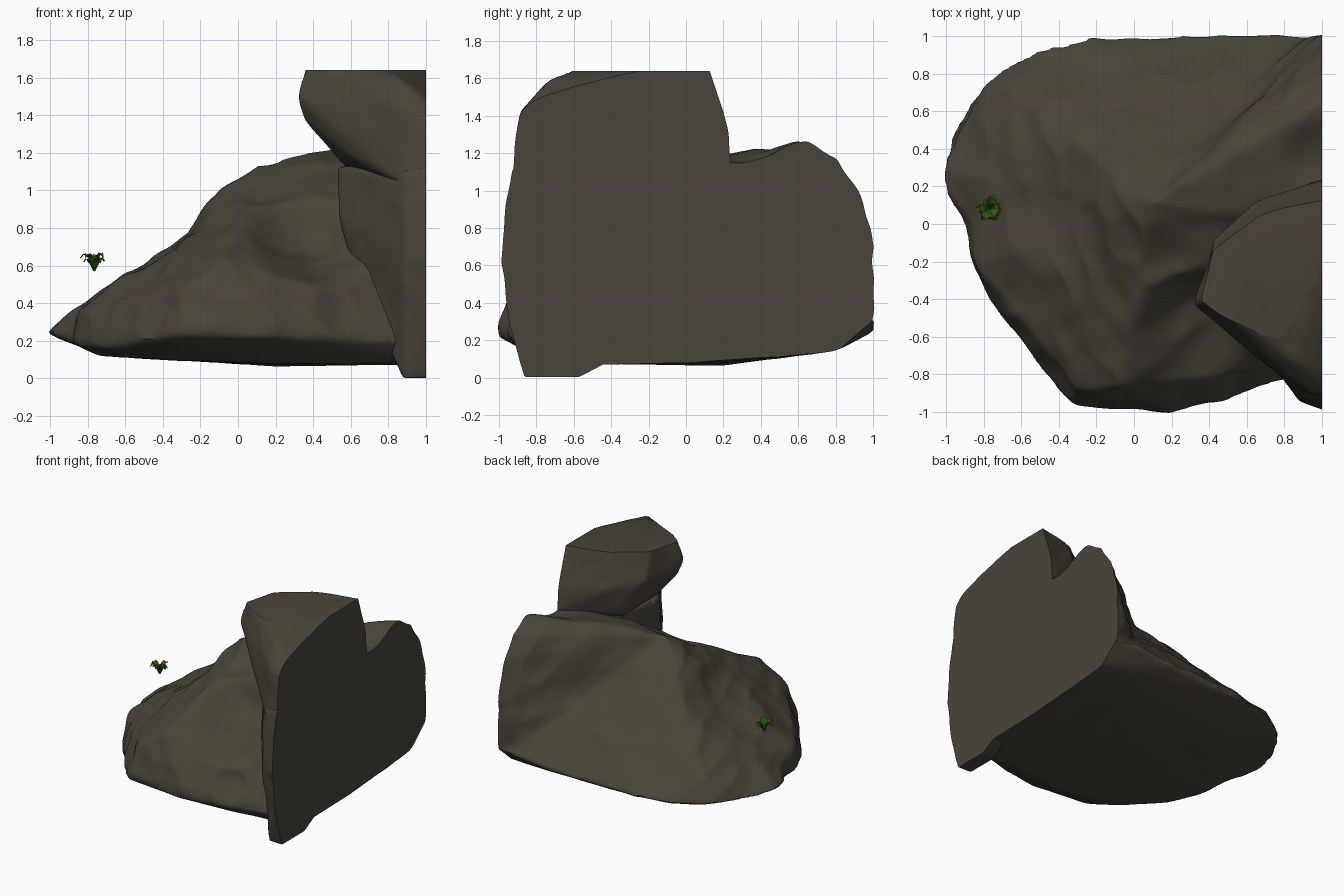
import bpy, bmesh, math, random
from mathutils import Vector, noise

random.seed(4)
scene = bpy.context.scene
old = bpy.data.objects.get("Cube")
if old:
    bpy.data.objects.remove(old, do_unlink=True)


def material(name, rgb):
    mat = bpy.data.materials.new(name)
    mat.use_nodes = True
    mat.diffuse_color = (*rgb, 1)
    bsdf = mat.node_tree.nodes["Principled BSDF"]
    bsdf.inputs["Base Color"].default_value = (*rgb, 1)
    bsdf.inputs["Roughness"].default_value = 0.9
    return mat


stone = material("brown_grey_stone", (0.068, 0.059, 0.041))
leaf_green = material("leaf_green", (0.035, 0.1, 0.006))


def add_object(name, bm, mat, angle):
    mesh = bpy.data.meshes.new(name)
    bm.to_mesh(mesh)
    bm.free()
    mesh.materials.append(mat)
    obj = bpy.data.objects.new(name, mesh)
    scene.collection.objects.link(obj)
    bpy.ops.object.select_all(action="DESELECT")
    obj.select_set(True)
    bpy.context.view_layer.objects.active = obj
    bpy.ops.object.shade_smooth_by_angle(angle=math.radians(angle))
    return obj


def slice_flat(bm, co, normal):
    """Cut everything beyond a plane and cap the opening."""
    geom = bm.verts[:] + bm.edges[:] + bm.faces[:]
    cut = bmesh.ops.bisect_plane(bm, geom=geom, plane_co=co, plane_no=normal, clear_outer=True)
    edges = [e for e in cut["geom_cut"] if isinstance(e, bmesh.types.BMEdge)]
    if edges:
        bmesh.ops.contextual_create(bm, geom=edges)


def add_hull(bm, points):
    verts = [bm.verts.new(p) for p in points]
    hull = bmesh.ops.convex_hull(bm, input=verts)
    loose = {v for v in hull["geom_interior"] + hull["geom_unused"]
             if isinstance(v, bmesh.types.BMVert)}
    bmesh.ops.delete(bm, geom=list(loose), context="VERTS")


def rock(name, groups, rough, cuts, dents=()):
    """Hulls of corner points, fused by remeshing, worn by noise, sliced flat."""
    bm = bmesh.new()
    for points in groups:
        add_hull(bm, points)
    bmesh.ops.recalc_face_normals(bm, faces=bm.faces[:])
    obj = add_object(name, bm, stone, 40)
    remesh = obj.modifiers.new("remesh", "REMESH")
    remesh.mode = "VOXEL"
    remesh.voxel_size = 0.02
    smooth = obj.modifiers.new("wear", "SMOOTH")
    smooth.iterations = 7
    shaped = bpy.data.meshes.new_from_object(
        obj.evaluated_get(bpy.context.evaluated_depsgraph_get()))
    bpy.data.objects.remove(obj, do_unlink=True)

    bm = bmesh.new()
    bm.from_mesh(shaped)
    bm.normal_update()
    moves = []
    for v in bm.verts:
        # Broad swells and a few ledges above, a calm underside
        blend = min(1, max(0, (v.normal.z + 0.8) / 0.8))
        strength = rough * (0.15 + 0.85 * blend)
        p = Vector((v.co.x + 0.5 * v.co.z, v.co.y, v.co.z))
        big = noise.noise(p * 2.2)
        crag = abs(noise.noise(p * 3.2 + Vector((3, 7, 1)))) - 0.2
        fine = noise.noise(p * 7)
        move = v.normal * strength * (0.5 * big - 0.7 * crag + 0.2 * fine)
        for centre, radius, push in dents:
            d = (v.co - Vector(centre)).length / radius
            if d < 1:
                move += Vector(push) * (1 - d * d) ** 2
        moves.append(move)
    for v, move in zip(bm.verts, moves):
        v.co += move
    for co, normal in cuts:
        slice_flat(bm, co, normal)
    return add_object(name, bm, stone, 38)


WALL = ((1, 0, 0), (1, 0, 0))

# Broad sloping boulder with a higher shoulder at the back
rim = [(-1.02, 0.27, 0.24), (-0.98, 0.47, 0.24), (-0.89, 0.63, 0.24), (-0.73, 0.81, 0.23),
       (-0.5, 0.94, 0.23), (-0.2, 0.99, 0.24), (0.4, 1.01, 0.25), (1.1, 1.01, 0.32),
       (-0.84, -0.25, 0.17), (-0.72, -0.47, 0.16), (-0.33, -0.95, 0.22), (0.18, -1.01, 0.22),
       (0.4, -0.9, 0.19), (1.1, -0.76, 0.19)]
base = [(-0.74, -0.15, 0.12), (-0.4, -0.65, 0.1), (-0.4, 0.6, 0.13), (0.1, -0.75, 0.08),
        (1.1, -0.65, 0.07), (1.1, 0, 0.08), (1.1, 0.8, 0.14), (0.2, 0.2, 0.065)]
crown = [(-0.83, -0.22, 0.35), (-0.55, 0.0, 0.54), (-0.3, -0.88, 0.47), (-0.08, -0.87, 0.62),
         (0.22, -0.94, 0.4), (-0.3, -0.97, 0.28), (0.18, -1.0, 0.3), (0.04, -0.42, 0.87),
         (0, 0.05, 1.04), (0.1, 0.12, 1.15), (1.1, 0, 1.1), (1.1, -0.3, 0.9),
         (-0.5, 0.75, 0.42), (-0.67, 0.73, 0.4), (-0.83, 0.4, 0.36)]
shoulder = [(0.1, 0.12, 1.14), (0.4, 0.3, 1.18), (0.6, 0.43, 1.15), (0.75, 0.6, 1.12),
            (1.1, 0.7, 1.29), (1.1, 0.91, 1.18), (1.1, 1.01, 0.99), (1.1, 1.02, 0.3),
            (0.85, 0.84, 0.84), (0.82, 0.97, 0.3), (0.4, 0, 0.3), (1.1, 0, 0.3),
            (0.5, 0.05, 1.13), (1.1, 0.1, 1.13)]
hollows = [((0.36, -0.55, 0.75), 0.42, (0.02, 0.17, -0.13)),
           ((0.5, -0.8, 0.32), 0.17, (0, 0.08, 0)),
           ((0.15, -0.2, 1.06), 0.22, (0, 0, -0.05)),
           ((1.0, 0.36, 1.2), 0.24, (0, 0, -0.04)),
           ((-0.4, 0.06, 0.7), 0.38, (0.03, 0, -0.085)),
           ((-0.9, 0.0, 0.3), 0.2, (0.04, 0.02, 0))]
rock("sloping_boulder", [rim + base + crown, shoulder], 0.045, [WALL], hollows)

# Tall pillar standing against the flat side
pillar = [(0.53, -0.4, 1.12), (0.54, -0.45, 0.85), (0.63, -0.52, 0.5), (0.81, -0.62, 0.22),
          (0.87, -0.86, 0.0), (1.1, -0.86, 0.0), (1.1, -0.55, 0.0), (0.88, -0.6, 0.0),
          (1.1, -0.42, 0.08), (1.1, 0, 0.3), (0.9, 0, 0.35), (0.88, -0.95, 0.75),
          (1.1, -1.02, 0.74), (1.1, -1.01, 0.5), (1.1, -0.95, 1.15), (0.88, -0.9, 1.1),
          (0.6, 0.0, 1.15), (1.1, 0.22, 1.12), (0.6, 0, 0.8)]
rock("front_pillar", [pillar], 0.03, [WALL, ((0, 0, 0.003), (0, 0, -1))])

# Overhanging head, flat on top and falling away towards the front corner
head = [(0.36, -0.4, 1.7), (0.42, -0.15, 1.7), (0.65, 0.03, 1.7), (1.1, 0.13, 1.7),
        (1.1, -0.02, 1.66), (1.1, -0.2, 1.6), (1.1, -0.5, 1.51), (1.1, -0.9, 1.39),
        (0.75, -0.57, 1.66), (0.85, -0.72, 1.59), (0.92, -0.88, 1.42),
        (0.32, -0.43, 1.5), (0.35, -0.39, 1.38), (0.42, -0.08, 1.42), (0.65, 0.12, 1.36),
        (1.1, 0.26, 1.32), (1.1, -0.95, 1.1), (0.88, -0.9, 1.03), (0.6, -0.62, 1.18),
        (0.56, -0.4, 1.14), (0.58, 0.0, 1.12), (1.1, 0.27, 1.08)]
rock("overhanging_head", [head], 0.025, [WALL, ((0, 0, 1.64), (0, 0, 1))])

# Small sprout of arching leaves beside the boulder
bm = bmesh.new()
LEAVES = 11
for i in range(LEAVES):
    turn = math.tau * i / LEAVES + random.uniform(-0.2, 0.2)
    out = Vector((math.cos(turn), math.sin(turn), 0))
    side = Vector((-out.y, out.x, 0))
    reach = random.uniform(0.055, 0.08)
    rise = random.uniform(0.05, 0.1)
    rows = []
    for t, width in ((0, 0.008), (0.4, 0.021), (0.75, 0.019), (1, 0.004)):
        mid = Vector((-0.765, 0.08, 0.568)) + out * reach * t
        mid.z += rise * math.sin(t * 2.3)
        rows.append([bm.verts.new(mid + side * width * s + Vector((0, 0, 0.006 * abs(s))))
                     for s in (-1, 0, 1)])
    for low, high in zip(rows, rows[1:]):
        for k in (0, 1):
            bm.faces.new((low[k], low[k + 1], high[k + 1], high[k]))
bmesh.ops.recalc_face_normals(bm, faces=bm.faces[:])
add_object("leafy_sprout", bm, leaf_green, 30)
